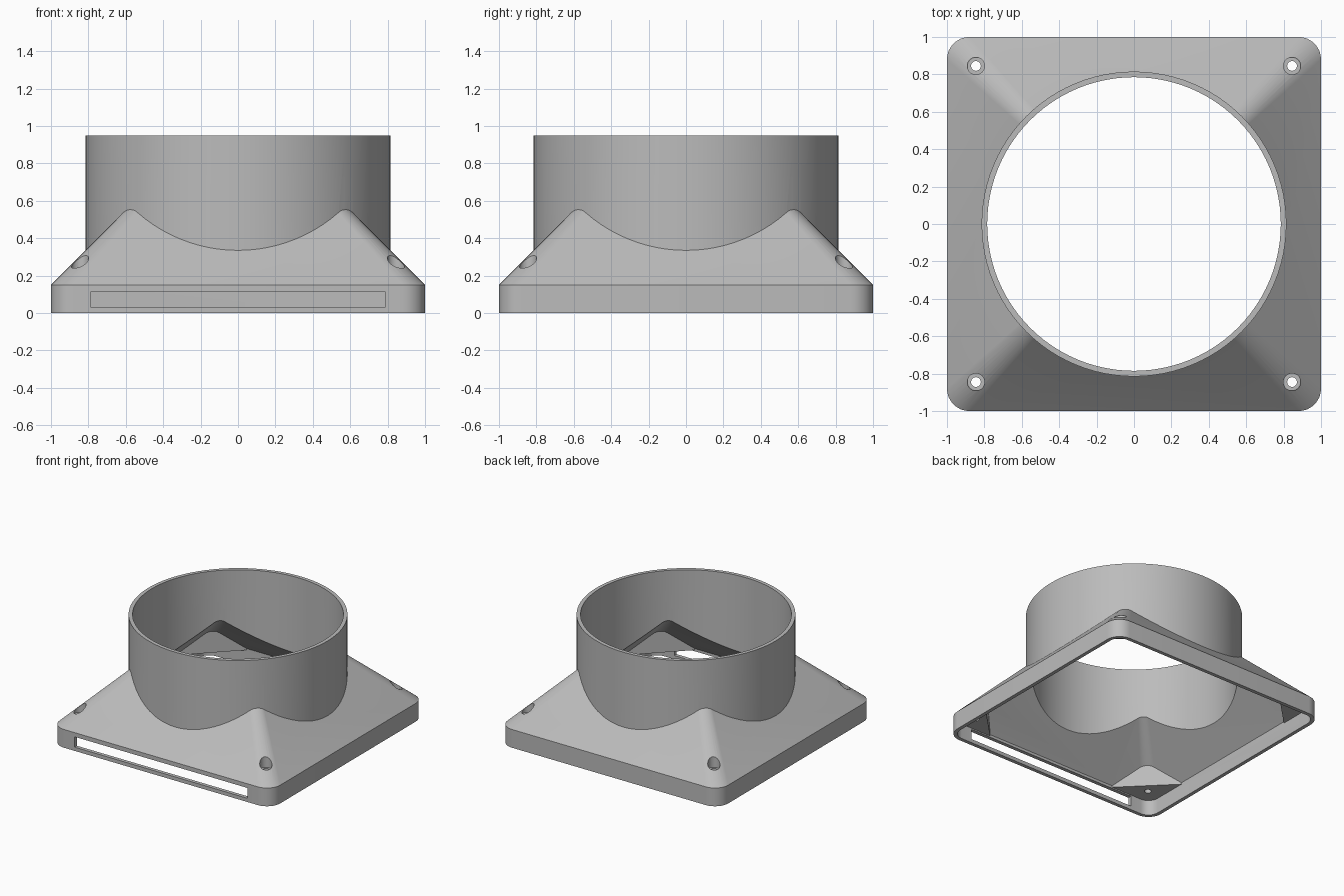
import bpy, bmesh, math

if "Cube" in bpy.data.objects:
    bpy.data.objects.remove(bpy.data.objects["Cube"])

WALL = 0.03
TUBE_R, TUBE_TOP = 0.815, 0.95
BASE_H = 0.15
CORNER = 0.12
HOLE = 0.845
GUSSET_Z = 0.125

grey = bpy.data.materials.new("plain grey")
grey.use_nodes = True
colour = (0.5, 0.5, 0.5, 1)
grey.diffuse_color = colour
grey.node_tree.nodes["Principled BSDF"].inputs["Base Color"].default_value = colour


def add_object(name, bm):
    bmesh.ops.recalc_face_normals(bm, faces=bm.faces)
    mesh = bpy.data.meshes.new(name)
    bm.to_mesh(mesh)
    bm.free()
    mesh.materials.append(grey)
    obj = bpy.data.objects.new(name, mesh)
    bpy.context.collection.objects.link(obj)
    return obj


def rounded_square(half, radius, steps=8):
    points = []
    for quarter in range(4):
        mid = math.radians(45 + 90 * quarter)
        cx = math.copysign(half - radius, math.cos(mid))
        cy = math.copysign(half - radius, math.sin(mid))
        for i in range(steps + 1):
            a = math.radians(90 * (quarter + i / steps))
            points.append((cx + radius * math.cos(a), cy + radius * math.sin(a)))
    return points


def loft(name, levels):
    """Stack rounded squares given as (z, half width, corner radius)."""
    bm = bmesh.new()
    rings = [[bm.verts.new((x, y, z)) for x, y in rounded_square(h, r)]
             for z, h, r in levels]
    for low, high in zip(rings, rings[1:]):
        for i in range(len(low)):
            j = (i + 1) % len(low)
            bm.faces.new((low[i], low[j], high[j], high[i]))
    bm.faces.new(rings[0])
    bm.faces.new(rings[-1])
    return add_object(name, bm)


def cylinder(name, radius, z0, z1, x=0, y=0, sides=96):
    bm = bmesh.new()
    bmesh.ops.create_cone(bm, cap_ends=True, segments=sides,
                          radius1=radius, radius2=radius, depth=z1 - z0)
    bmesh.ops.translate(bm, verts=bm.verts, vec=(x, y, (z0 + z1) / 2))
    return add_object(name, bm)


def box(name, size, centre, turn=0):
    bm = bmesh.new()
    bmesh.ops.create_cube(bm, size=1)
    bmesh.ops.scale(bm, verts=bm.verts, vec=size)
    obj = add_object(name, bm)
    obj.location = centre
    obj.rotation_euler.z = turn
    return obj


def combine(target, tool, operation):
    tool.hide_render = True
    mod = target.modifiers.new(operation.lower(), "BOOLEAN")
    mod.operation, mod.object, mod.solver = operation, tool, "EXACT"
    bpy.context.view_layer.objects.active = target
    bpy.ops.object.modifier_apply(modifier=mod.name)
    bpy.data.objects.remove(tool)


# Outer shell: square base, 45 degree hood and round collar
top_z = 0.6
top_half = 1 - (top_z - BASE_H)
adapter = loft("duct_adapter", [(0, 1, CORNER), (BASE_H, 1, CORNER),
                                (top_z, top_half, CORNER * top_half)])
combine(adapter, cylinder("collar", TUBE_R, 0.2, TUBE_TOP), "UNION")

# Hood cavity, with its corners cut off to leave the screw gussets
inner = 1 - WALL
inner_r = CORNER - WALL
bend_z = 1 + BASE_H - WALL * math.sqrt(2) - inner
cavity_half = inner - (top_z - bend_z)
cavity = loft("hood_cavity", [(GUSSET_Z, inner, inner_r), (bend_z, inner, inner_r),
                              (top_z, cavity_half, inner_r * cavity_half)])
combine(cavity, box("corner_trim", (2.22, 2.22, 2), (0, 0, 0.4), math.pi / 4), "INTERSECT")
combine(adapter, cavity, "DIFFERENCE")

# Open base and bore
combine(adapter, loft("base_cavity", [(-0.1, inner, inner_r),
                                      (GUSSET_Z + 0.0005, inner, inner_r)]), "DIFFERENCE")
combine(adapter, cylinder("bore", TUBE_R - WALL, 0.05, 1.1), "DIFFERENCE")

# Slot through the front wall
combine(adapter, box("front_slot", (1.57, 0.2, 0.085), (0, -1, 0.073)), "DIFFERENCE")

# Screw holes with counterbores
for sx in (-1, 1):
    for sy in (-1, 1):
        x, y = sx * HOLE, sy * HOLE
        combine(adapter, cylinder("screw_hole", 0.026, 0.05, 0.5, x, y, 24), "DIFFERENCE")
        combine(adapter, cylinder("counterbore", 0.046, 0.22, 0.5, x, y, 32), "DIFFERENCE")

bpy.ops.object.select_all(action="DESELECT")
adapter.select_set(True)
bpy.context.view_layer.objects.active = adapter
bpy.ops.object.shade_smooth_by_angle(angle=math.radians(25))
